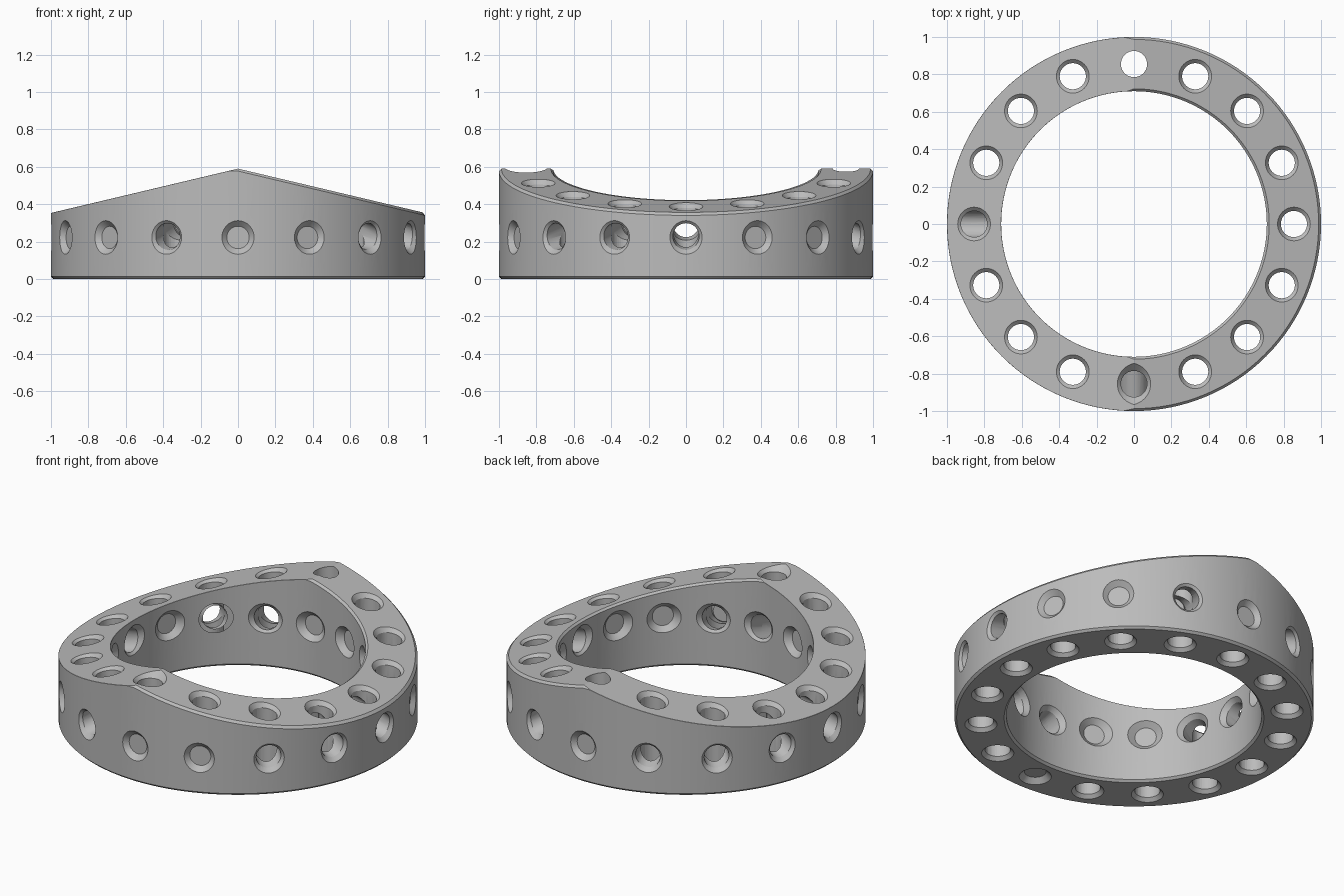
import bpy
import bmesh
from math import cos, sin, pi, radians, tan, atan
from mathutils import Matrix, Vector

cube = bpy.data.objects.get("Cube")
if cube:
    bpy.data.objects.remove(cube, do_unlink=True)

OUTER, INNER, PEAK, SLOPE = 1.0, 0.71, 0.59, 0.237
SEGMENTS, HOLES = 128, 16
MID = (OUTER + INNER) / 2
HOLE, FLARE, EDGE = 0.07, 0.09, 0.013
TILT = radians(15)
UP = Vector((0, 0, 1))

grey = bpy.data.materials.new("plain grey")
grey.use_nodes = True
grey.diffuse_color = (0.5, 0.5, 0.5, 1)
grey.node_tree.nodes["Principled BSDF"].inputs["Base Color"].default_value = (0.5, 0.5, 0.5, 1)


def make_object(name, bm):
    bmesh.ops.recalc_face_normals(bm, faces=bm.faces)
    mesh = bpy.data.meshes.new(name)
    bm.to_mesh(mesh)
    bm.free()
    mesh.materials.append(grey)
    obj = bpy.data.objects.new(name, mesh)
    bpy.context.collection.objects.link(obj)
    return obj


def top_height(x):
    return PEAK - SLOPE * abs(x)


def build_ring():
    """Ring with a roof-shaped top, its upper edges broken on the left half."""
    bm = bmesh.new()
    sections = []
    for i in range(SEGMENTS):
        a = 2 * pi * i / SEGMENTS
        c = EDGE if cos(a) > -1e-6 else 0.0008
        profile = [(INNER + EDGE, 0), (OUTER - EDGE, 0), (OUTER, EDGE)]
        profile += [(OUTER, top_height(OUTER * cos(a)) - c),
                    (OUTER - c, top_height((OUTER - c) * cos(a))),
                    (INNER + c, top_height((INNER + c) * cos(a))),
                    (INNER, top_height(INNER * cos(a)) - c), (INNER, EDGE)]
        sections.append([bm.verts.new((r * cos(a), r * sin(a), z)) for r, z in profile])
    for i, here in enumerate(sections):
        there = sections[(i + 1) % SEGMENTS]
        for j in range(len(here)):
            k = (j + 1) % len(here)
            bm.faces.new((here[j], there[j], there[k], here[k]))
    return make_object("perforated_ring", bm)


def add_cone(bm, centre, axis, r1, r2, length):
    turn = UP.rotation_difference(axis).to_matrix().to_4x4()
    bmesh.ops.create_cone(bm, cap_ends=True, segments=40, radius1=r1, radius2=r2,
                          depth=length, matrix=Matrix.Translation(centre) @ turn)


def add_countersink(bm, centre, normal):
    """Cone that is FLARE wide where it meets the surface."""
    d = 0.03
    add_cone(bm, centre, normal, FLARE - d, FLARE + d, 2 * d)


def cut(target, bm):
    cutter = make_object("hole_cutter", bm)
    cutter.hide_render = True
    mod = target.modifiers.new("holes", 'BOOLEAN')
    mod.operation = 'DIFFERENCE'
    mod.solver = 'EXACT'
    mod.object = cutter
    bpy.context.view_layer.objects.active = target
    bpy.ops.object.modifier_apply(modifier=mod.name)
    bpy.data.objects.remove(cutter, do_unlink=True)


ring = build_ring()
stages = [bmesh.new() for _ in range(6)]
upright, top_sink, base_sink, radial, outer_sink, inner_sink = stages
rise = (OUTER - INNER) * tan(TILT)
OUT_Z = 0.222

for i in range(HOLES):
    a = 2 * pi * i / HOLES
    out = Vector((cos(a), sin(a), 0))
    centre = out * MID
    # Upright holes, countersunk at both ends except at the rear peak
    add_cone(upright, centre + UP * 0.3, UP, HOLE, HOLE, 1)
    add_countersink(base_sink, centre, -UP)
    on_peak = abs(centre.x) < 1e-4
    if not (on_peak and centre.y > 0):
        lean = 0 if on_peak else SLOPE * (1 if centre.x > 0 else -1)
        drop = 0.02 if on_peak else 0
        add_countersink(top_sink, centre + UP * (top_height(centre.x) - drop),
                        Vector((lean, 0, 1)).normalized())
    # Radial holes that climb towards the inside
    axis = (out * cos(TILT) - UP * sin(TILT)).normalized()
    add_cone(radial, centre + UP * (OUT_Z + rise / 2), axis, HOLE, HOLE, 0.5)
    add_countersink(outer_sink, out * OUTER + UP * OUT_Z, out)
    add_countersink(inner_sink, out * INNER + UP * (OUT_Z + rise), -out)

for stage in stages:
    cut(ring, stage)

bpy.ops.object.select_all(action='DESELECT')
ring.select_set(True)
bpy.context.view_layer.objects.active = ring
bpy.ops.object.shade_smooth_by_angle(angle=radians(25))
